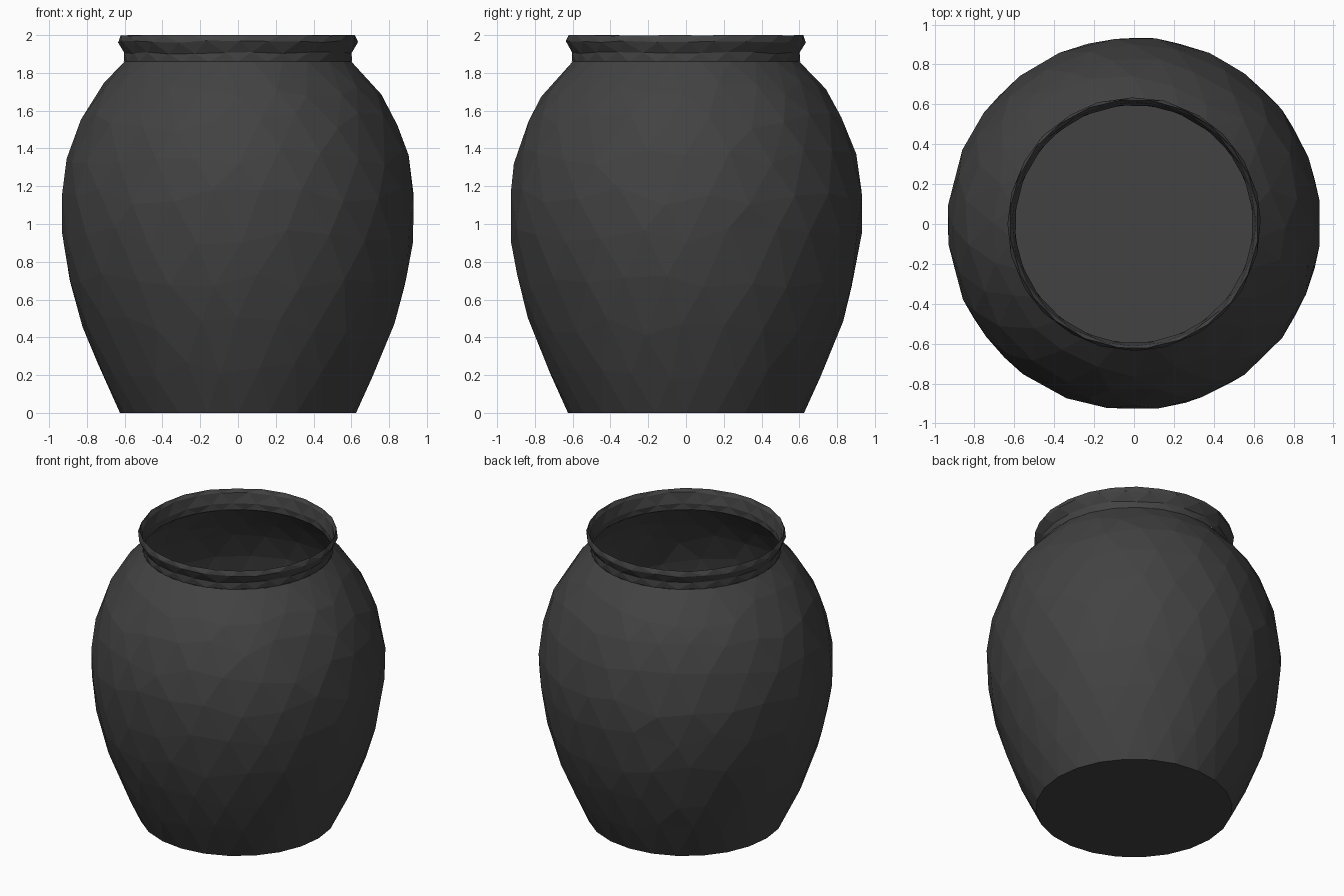
import bpy, bmesh, math, random

if "Cube" in bpy.data.objects:
    bpy.data.objects.remove(bpy.data.objects["Cube"])

random.seed(4)
SIDES = 24

clay = bpy.data.materials.new("charcoal clay")
clay.diffuse_color = (0.055, 0.055, 0.055, 1)
clay.use_nodes = True
clay.node_tree.nodes["Principled BSDF"].inputs["Base Color"].default_value = clay.diffuse_color


def lathe(name, profile, z_jitter=0.0, floor=False):
    """Turn (radius, z) points into a faceted, slightly irregular shell."""
    bm = bmesh.new()
    rings = []
    last = len(profile) - 1
    for i, (r, z) in enumerate(profile):
        ring = []
        inner = 0 < i < last
        for k in range(SIDES):
            # alternate rings are staggered for irregular facets
            a = 2 * math.pi * (k + 0.5 * (i % 2)) / SIDES
            if inner:
                a += random.uniform(-0.03, 0.03)
            dz = random.uniform(-z_jitter, z_jitter) if inner else 0
            # slide along the profile so the silhouette stays true
            rr = r
            if inner:
                q = profile[i + 1] if dz > 0 else profile[i - 1]
                rr += (q[0] - r) * dz / (q[1] - z) if abs(q[1] - z) > 0.05 else 0
            ring.append(bm.verts.new((rr * math.cos(a), rr * math.sin(a), z + dz)))
        rings.append(ring)
    for i in range(last):
        lo, hi = rings[i], rings[i + 1]
        for k in range(SIDES):
            n = (k + 1) % SIDES
            if i % 2 == 0:
                bm.faces.new((lo[k], lo[n], hi[k]))
                bm.faces.new((lo[n], hi[n], hi[k]))
            else:
                bm.faces.new((lo[k], lo[n], hi[n]))
                bm.faces.new((lo[k], hi[n], hi[k]))
    if floor:
        bm.faces.new(list(reversed(rings[0])))
    mesh = bpy.data.meshes.new(name)
    bm.to_mesh(mesh)
    bm.free()
    mesh.materials.append(clay)
    obj = bpy.data.objects.new(name, mesh)
    bpy.context.collection.objects.link(obj)
    return obj


# Open single-walled jar body with a flat bottom
lathe("jar_body", [
    (0.625, 0.0), (0.735, 0.23), (0.825, 0.46), (0.895, 0.70),
    (0.932, 0.94), (0.938, 1.15), (0.905, 1.36), (0.845, 1.54),
    (0.745, 1.71), (0.605, 1.86),
], z_jitter=0.05, floor=True)

# Short neck and flared, folded-over rim
lathe("jar_rim", [
    (0.605, 1.86), (0.605, 1.905), (0.637, 1.965), (0.625, 2.0),
    (0.612, 1.975), (0.598, 1.905), (0.600, 1.86),
], z_jitter=0.006)
# Trim to an exact height of two units
rim = bpy.data.objects["jar_rim"]
for v in rim.data.vertices:
    v.co.z = min(v.co.z, 2.0)
